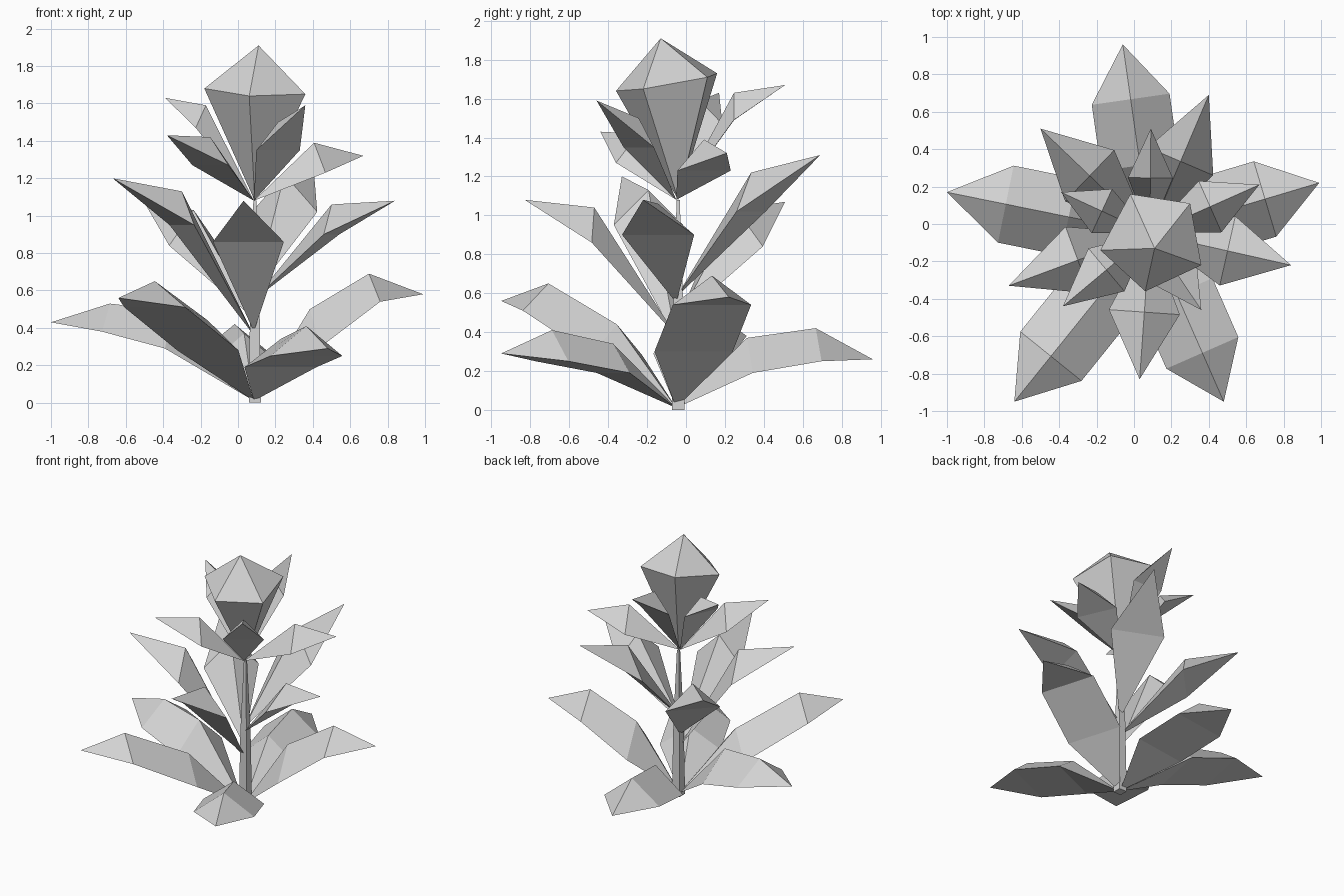
import bpy
import bmesh
from mathutils import Vector

cube = bpy.data.objects.get("Cube")
if cube:
    bpy.data.objects.remove(cube, do_unlink=True)

GREY = (0.65, 0.65, 0.65, 1)
mat = bpy.data.materials.new("pale grey")
mat.use_nodes = True
mat.diffuse_color = GREY
mat.node_tree.nodes["Principled BSDF"].inputs["Base Color"].default_value = GREY


def skin(name, rings):
    """Join rings of points into a closed, flat shaded solid; a ring of one point is a tip."""
    bm = bmesh.new()
    loops = [[bm.verts.new(p) for p in ring] for ring in rings]
    for a, b in zip(loops, loops[1:]):
        n = max(len(a), len(b))
        for i in range(n):
            j = (i + 1) % n
            corners = [a[i % len(a)], a[j % len(a)], b[j % len(b)], b[i % len(b)]]
            bm.faces.new(list(dict.fromkeys(corners)))
    for end in (loops[0], loops[-1]):
        if len(end) > 2:
            bm.faces.new(end)
    bmesh.ops.recalc_face_normals(bm, faces=bm.faces)
    mesh = bpy.data.meshes.new(name)
    bm.to_mesh(mesh)
    bm.free()
    mesh.materials.append(mat)
    obj = bpy.data.objects.new(name, mesh)
    bpy.context.collection.objects.link(obj)
    return obj


STEM = (0.085, -0.05)


def leaf(name, base_z, tip, half_width, sections):
    """Leaf with a raised ridge and flat underside; sections are (fraction, ridge z, drop)."""
    base, tip = Vector((*STEM, base_z)), Vector(tip)
    run = tip - base
    side = Vector((-run.y, run.x, 0)).normalized() * half_width
    rings = [[base]]
    for t, z, drop in sections:
        ridge = base + run * t
        ridge.z = z
        low = ridge - Vector((0, 0, drop))
        rings.append([ridge, low + side, low - side])
    skin(name, rings + [[tip]])


# Broad lower leaves, bent twice
lower = [
    ((-1.0, 0.17, 0.43), (0.40, 0.49, 0.20), (0.71, 0.53, 0.15)),
    ((-0.06, 0.96, 0.26), (0.36, 0.37, 0.18), (0.71, 0.42, 0.17)),
    ((0.99, 0.22, 0.58), (0.33, 0.50, 0.20), (0.68, 0.69, 0.15)),
    ((0.48, -0.95, 0.29), (0.36, 0.34, 0.15), (0.71, 0.41, 0.16)),
    ((-0.64, -0.95, 0.56), (0.34, 0.44, 0.16), (0.73, 0.65, 0.14)),
]
for i, (tip, inner, outer) in enumerate(lower):
    leaf(f"lower_leaf_{i + 1}", 0.01, tip, 0.21, [inner, outer])

# Middle leaves, climbing round the stem
middle = [
    (0.38, (0.03, -0.83, 1.08), (0.54, 1.04, 0.18)),
    (0.55, (0.84, -0.22, 1.08), (0.55, 1.06, 0.16)),
    (0.36, (-0.67, -0.33, 1.20), (0.51, 1.13, 0.18)),
    (0.45, (-0.50, 0.51, 1.07), (0.55, 1.03, 0.19)),
    (0.58, (0.40, 0.69, 1.31), (0.52, 1.22, 0.20)),
]
for i, (base_z, tip, bend) in enumerate(middle):
    leaf(f"middle_leaf_{i + 1}", base_z, tip, 0.19, [bend])

# Small leaves under the bud
upper = [
    ((-0.38, -0.44, 1.43), 0.15, (0.50, 1.42, 0.15)),
    ((0.36, -0.46, 1.59), 0.14, (0.47, 1.50, 0.15)),
    ((0.67, 0.21, 1.32), 0.15, (0.55, 1.39, 0.16)),
    ((0.09, 0.51, 1.67), 0.12, (0.53, 1.63, 0.14)),
    ((-0.39, 0.17, 1.63), 0.13, (0.54, 1.59, 0.12)),
]
for i, (tip, half_width, bend) in enumerate(upper):
    leaf(f"upper_leaf_{i + 1}", 1.08, tip, half_width, [bend])

# Slender tapering stem
stem_rings = []
for z, r in ((0, 0.032), (0.55, 0.025), (1.08, 0.008)):
    stem_rings.append([(0.09 + sx * r, -0.04 + sy * r, z)
                       for sx, sy in ((-1, -1), (1, -1), (1, 1), (-1, 1))])
skin("stem", stem_rings)

# Five sided bud, leaning forward
bud_ring = [(-0.02, 0.16, 1.73), (0.30, 0.11, 1.71), (0.36, -0.22, 1.65),
            (0.06, -0.36, 1.64), (-0.18, -0.14, 1.68)]
skin("bud", [[(0.09, -0.04, 1.08)], bud_ring, [(0.11, -0.13, 1.91)]])
